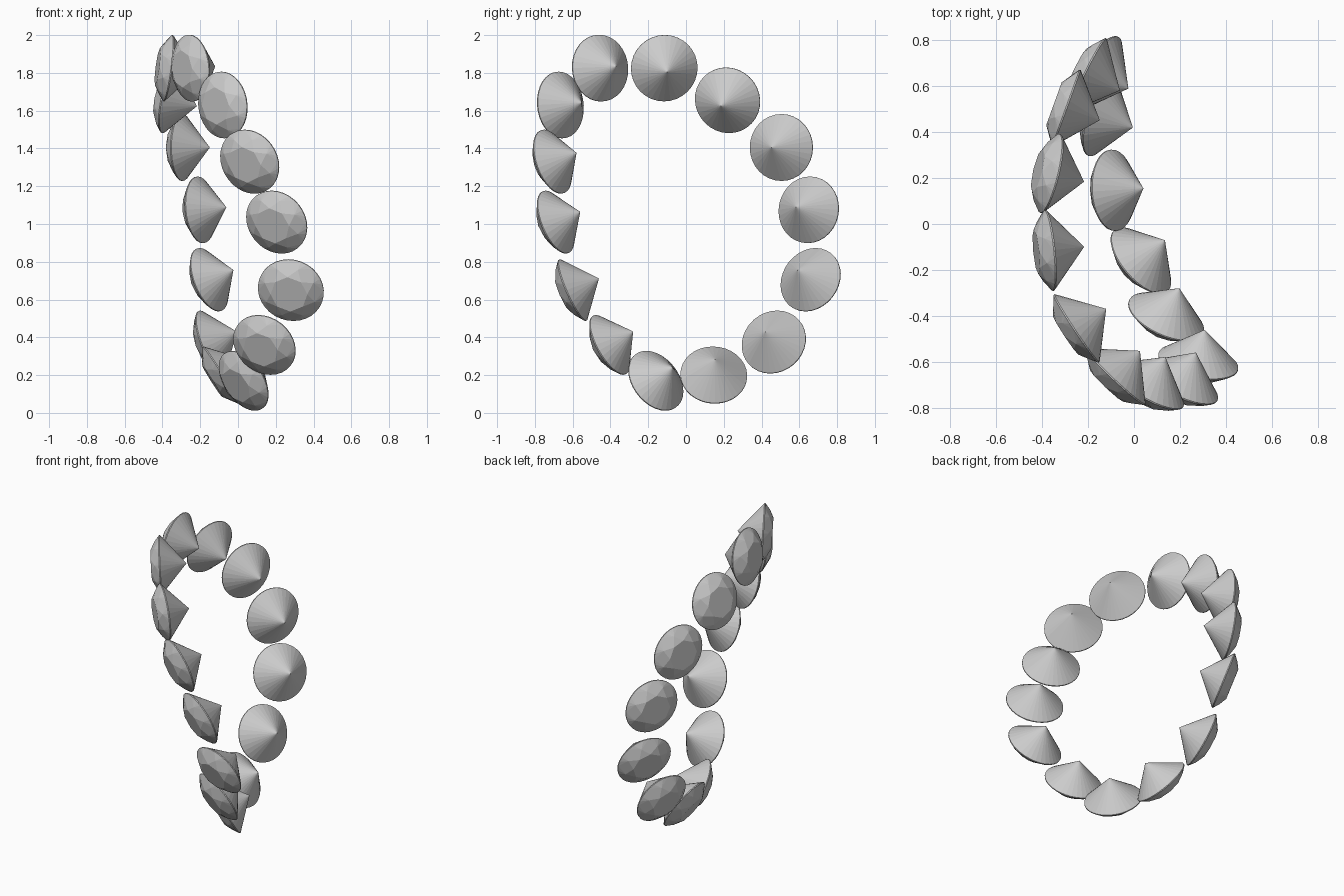
import bpy, math
from mathutils import Vector

if "Cube" in bpy.data.objects:
    bpy.data.objects.remove(bpy.data.objects["Cube"])

R = 0.177            # girdle radius
CROWN, PAVILION = 0.057, 0.155
SEG = 32


def ring(radius, z, count, offset=0.0):
    return [(radius * math.cos(2 * math.pi * (i + offset) / count),
             radius * math.sin(2 * math.pi * (i + offset) / count), z)
            for i in range(count)]


def gem_mesh():
    # Brilliant cut: octagonal table, stars, kites, girdle facets, conical pavilion
    verts = ring(R * 0.56, -CROWN, 8)
    verts += ring(R * 0.80, -CROWN * 0.57, 8, 0.5)
    verts += ring(R, -0.003, SEG) + ring(R, 0.003, SEG)
    verts.append((0, 0, PAVILION))
    mid, low, up, tip = 8, 16, 16 + SEG, 16 + 2 * SEG
    faces = [tuple(reversed(range(8)))]
    for i in range(8):
        j, g = (i + 1) % 8, i * 4
        faces.append((i, j, mid + i))                               # star
        faces.append((i, mid + i, low + g, mid + (i - 1) % 8))      # kite
        for k in range(4):                                          # upper girdle
            faces.append((mid + i, low + (g + k + 1) % SEG, low + g + k))
    for i in range(SEG):
        j = (i + 1) % SEG
        faces.append((low + i, low + j, up + j, up + i))            # girdle band
        faces.append((up + i, up + j, tip))                         # pavilion
    mesh = bpy.data.meshes.new("gem")
    mesh.from_pydata(verts, [], faces)
    mesh.update()
    return mesh


# Ring of gems: girdle centre, then direction of the pointed end
GEMS = [
    ((-0.25, -0.455, 1.825), (0.83, 0.55, 0.06)),
    ((-0.37, -0.115, 1.825), (0.98, 0.10, -0.13)),
    ((-0.365, 0.22, 1.655), (0.95, -0.23, -0.20)),
    ((-0.295, 0.505, 1.405), (0.94, -0.34, 0.00)),
    ((-0.20, 0.65, 1.075), (0.89, -0.44, 0.09)),
    ((-0.153, 0.66, 0.705), (0.83, -0.45, 0.33)),
    ((-0.143, 0.465, 0.375), (0.89, -0.29, 0.35)),
    ((-0.09, 0.147, 0.20), (0.84, 0.05, 0.53)),
    ((0.03, -0.16, 0.17), (0.68, 0.58, 0.46)),
    ((0.14, -0.405, 0.36), (0.37, 0.81, 0.46)),
    ((0.28, -0.60, 0.65), (0.18, 0.90, 0.40)),
    ((0.205, -0.69, 1.01), (0.42, 0.84, 0.35)),
    ((0.062, -0.707, 1.33), (0.48, 0.82, 0.30)),
    ((-0.08, -0.665, 1.63), (0.68, 0.72, 0.08)),
]

mesh = gem_mesh()
for n, (centre, axis) in enumerate(GEMS, 1):
    gem = bpy.data.objects.new(f"gem_{n:02d}", mesh)
    gem.location = centre
    gem.rotation_mode = 'QUATERNION'
    gem.rotation_quaternion = Vector(axis).to_track_quat('Z', 'Y')
    bpy.context.collection.objects.link(gem)
